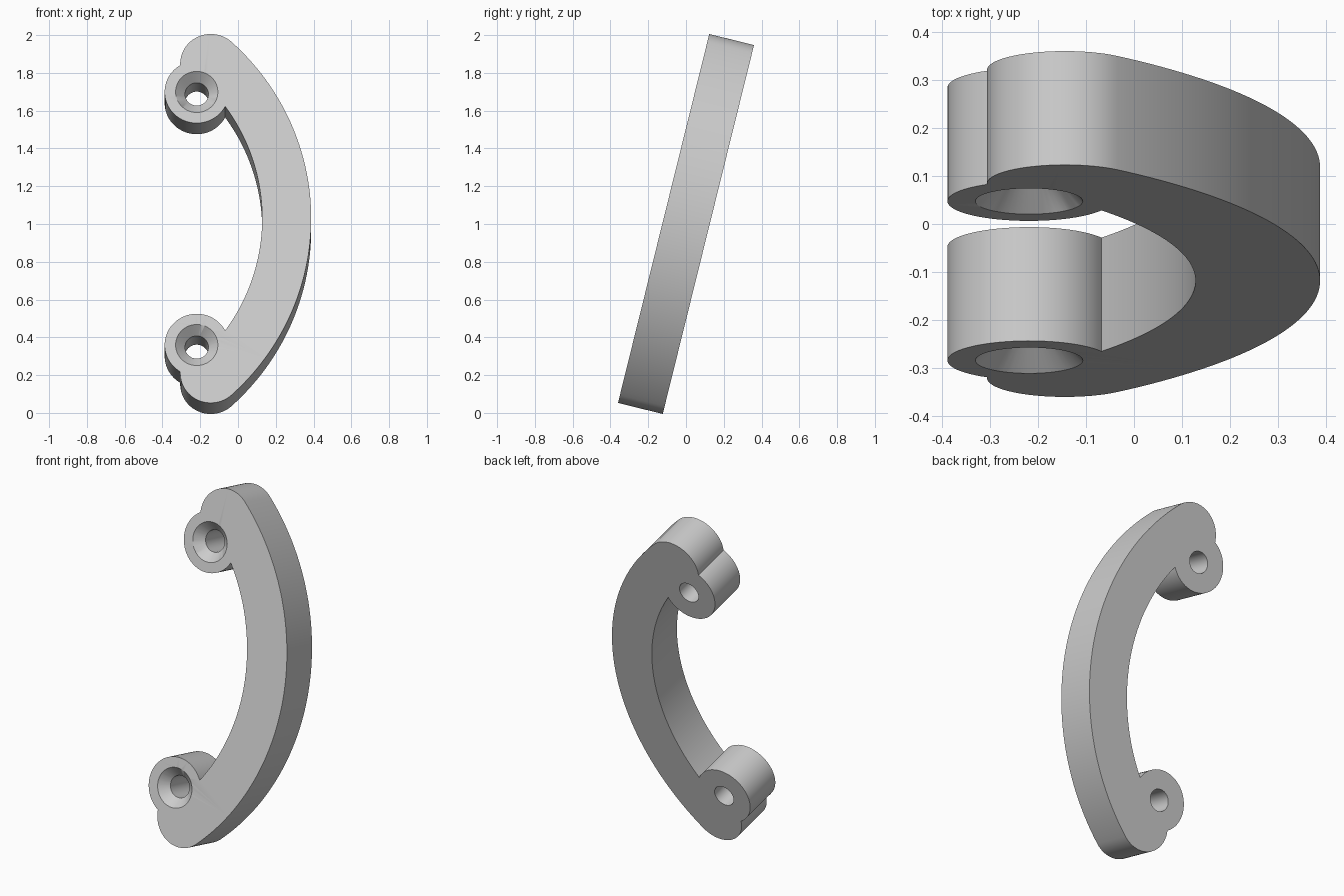
import bpy, bmesh
from math import cos, sin, atan2, sqrt, pi, radians
from mathutils import Matrix, Vector

if "Cube" in bpy.data.objects:
    bpy.data.objects.remove(bpy.data.objects["Cube"], do_unlink=True)

THICK = 0.244
TILT = Matrix.Translation((0, 0, 1)) @ Matrix.Rotation(radians(-13.9), 4, 'X')
BOW = Vector((-0.923, 0))            # common centre of both long arcs
R_OUT, R_IN = 1.3105, 1.051
LOBE = Vector((-0.144, 0.844))       # rounded end, tangent to the outer arc
R_LOBE = R_OUT - (LOBE - BOW).length
BOSS = Vector((-0.2185, 0.69))       # screw boss
R_BOSS, R_SINK, R_BORE = 0.17, 0.112, 0.062


def arc(c, r, a, b, n):
    return [c + r * Vector((cos(a + (b - a) * i / n), sin(a + (b - a) * i / n))) for i in range(n + 1)]


def angle(c, p):
    return atan2(p.y - c.y, p.x - c.x) % (2 * pi)


def crossings(c, r, d, s):
    """Both crossing points of two circles, sorted by x."""
    gap = d - c
    along = (gap.length_squared + r * r - s * s) / (2 * gap.length)
    side = sqrt(r * r - along * along)
    u = gap.normalized()
    pts = [c + u * along + Vector((-u.y, u.x)) * side * k for k in (-1, 1)]
    return sorted(pts, key=lambda p: p.x)


def make_object(name, bm):
    bmesh.ops.recalc_face_normals(bm, faces=bm.faces)
    bm.transform(TILT)
    mesh = bpy.data.meshes.new(name)
    bm.to_mesh(mesh)
    bm.free()
    ob = bpy.data.objects.new(name, mesh)
    bpy.context.collection.objects.link(ob)
    return ob


# Upper half of the outline, then its mirror image
notch = crossings(LOBE, R_LOBE, BOSS, R_BOSS)[0]
corner = crossings(BOSS, R_BOSS, BOW, R_IN)[1]
tangent = angle(BOW, LOBE)
upper = arc(BOW, R_OUT, 0, tangent, 32)
upper += arc(LOBE, R_LOBE, tangent, angle(LOBE, notch), 24)[1:]
upper += arc(BOSS, R_BOSS, angle(BOSS, notch), angle(BOSS, corner), 40)[1:]
upper += arc(BOW, R_IN, angle(BOW, corner), 0, 24)[1:]
outline = upper + [Vector((p.x, -p.y)) for p in reversed(upper[1:-1])]

# Handle body
bm = bmesh.new()
face = bm.faces.new([bm.verts.new((p.x, -THICK / 2, p.y)) for p in outline])
grown = bmesh.ops.extrude_face_region(bm, geom=[face])["geom"]
bmesh.ops.translate(bm, vec=(0, THICK, 0), verts=[g for g in grown if isinstance(g, bmesh.types.BMVert)])
handle = make_object("handle", bm)

# Countersunk screw holes: stacked rings of (depth, radius)
bm = bmesh.new()
front, extra = -THICK / 2, 0.05
profile = [(front - extra, R_SINK + extra), (front, R_SINK),
           (front + R_SINK - R_BORE, R_BORE), (THICK / 2 + extra, R_BORE)]
for side in (-1, 1):
    centre = Vector((BOSS.x, BOSS.y * side))
    rings = [[bm.verts.new((p.x, y, p.y)) for p in arc(centre, r, 0, 2 * pi, 48)[:-1]] for y, r in profile]
    for a, b in zip(rings, rings[1:]):
        for i in range(len(a)):
            j = (i + 1) % len(a)
            bm.faces.new((a[i], a[j], b[j], b[i]))
    bm.faces.new(rings[0])
    bm.faces.new(rings[-1])
cutter = make_object("screw_hole_cutter", bm)
cutter.hide_render = True

bpy.ops.object.select_all(action='DESELECT')
bpy.context.view_layer.objects.active = handle
handle.select_set(True)
cut = handle.modifiers.new("screw_holes", 'BOOLEAN')
cut.operation = 'DIFFERENCE'
cut.solver = 'EXACT'
cut.object = cutter
bpy.ops.object.modifier_apply(modifier=cut.name)
bpy.data.objects.remove(cutter, do_unlink=True)

# Plain grey finish
grey = bpy.data.materials.new("grey")
grey.use_nodes = True
grey.diffuse_color = (0.6, 0.6, 0.6, 1)
grey.node_tree.nodes["Principled BSDF"].inputs["Base Color"].default_value = (0.6, 0.6, 0.6, 1)
handle.data.materials.clear()
handle.data.materials.append(grey)
bpy.ops.object.shade_smooth_by_angle(angle=radians(30))
